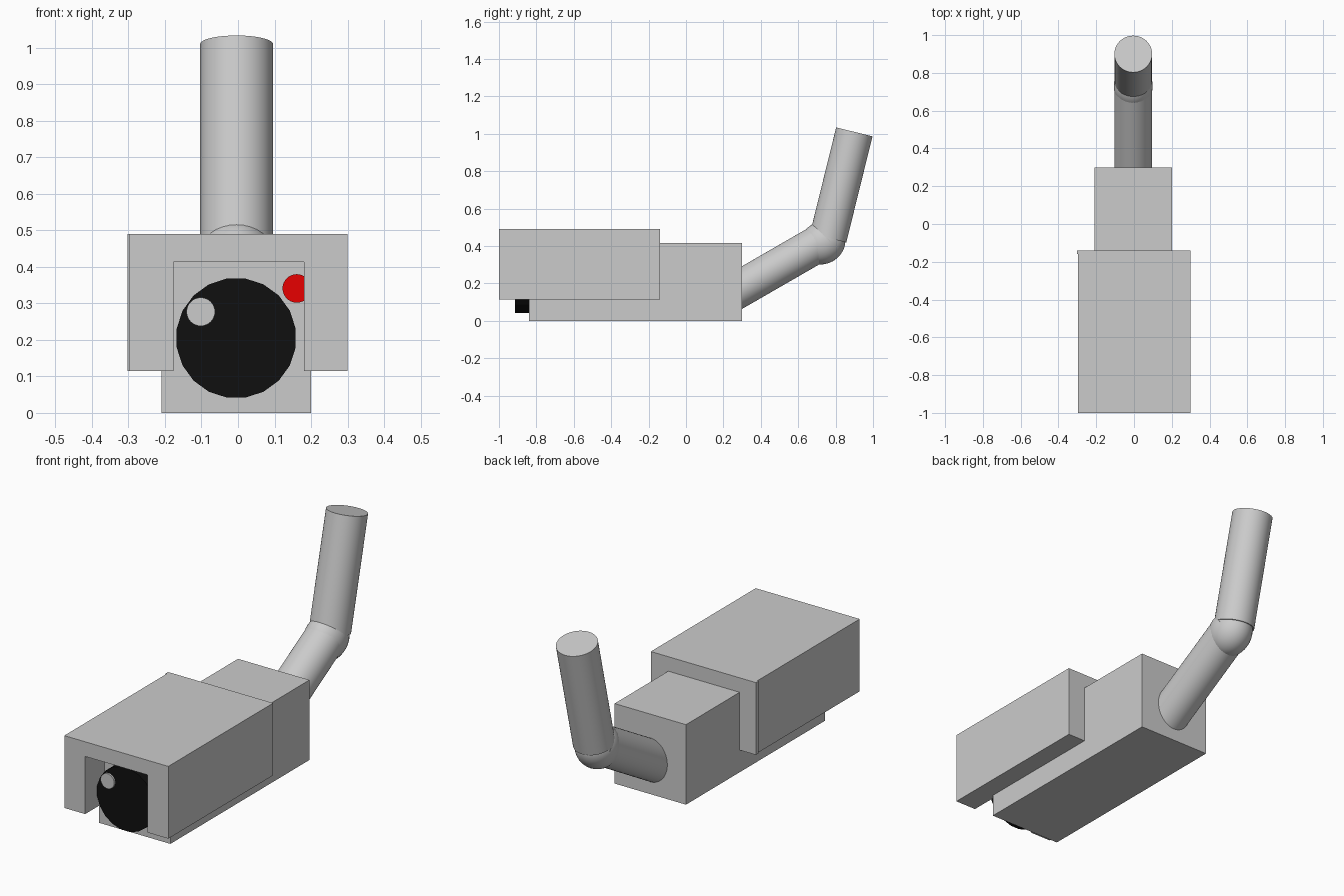
import bpy, bmesh, math
from mathutils import Vector

if "Cube" in bpy.data.objects:
    bpy.data.objects.remove(bpy.data.objects["Cube"])


def finish(name, bm, color=None, smooth=False):
    bmesh.ops.recalc_face_normals(bm, faces=bm.faces)
    mesh = bpy.data.meshes.new(name)
    bm.to_mesh(mesh)
    bm.free()
    ob = bpy.data.objects.new(name, mesh)
    bpy.context.collection.objects.link(ob)
    if color:
        mat = bpy.data.materials.new(name + "_colour")
        mat.diffuse_color = (*color, 1)
        mat.use_nodes = True
        mat.node_tree.nodes["Principled BSDF"].inputs["Base Color"].default_value = mat.diffuse_color
        mesh.materials.append(mat)
    if smooth:
        bpy.ops.object.select_all(action='DESELECT')
        ob.select_set(True)
        bpy.context.view_layer.objects.active = ob
        bpy.ops.object.shade_smooth_by_angle(angle=math.radians(35))
    return ob


def extrude_profile(name, pts, y0, y1):
    """Extrude an x-z outline along y."""
    bm = bmesh.new()
    face = bm.faces.new([bm.verts.new((x, y0, z)) for x, z in pts])
    res = bmesh.ops.extrude_face_region(bm, geom=[face])
    verts = [v for v in res["geom"] if isinstance(v, bmesh.types.BMVert)]
    bmesh.ops.translate(bm, verts=verts, vec=(0, y1 - y0, 0))
    return finish(name, bm)


def box_outline(x0, x1, z0, z1):
    return [(x0, z0), (x1, z0), (x1, z1), (x0, z1)]


def rod(name, a, b, r, sides=48, turn=0.0, color=None, smooth=True):
    """Capped cylinder from point a to point b."""
    a, b = Vector(a), Vector(b)
    bm = bmesh.new()
    bmesh.ops.create_cone(bm, cap_ends=True, segments=sides,
                          radius1=r, radius2=r, depth=(b - a).length)
    for v in bm.verts:
        co = v.co.copy()
        v.co.x = co.x * math.cos(turn) - co.y * math.sin(turn)
        v.co.y = co.x * math.sin(turn) + co.y * math.cos(turn)
    q = Vector((0, 0, 1)).rotation_difference((b - a).normalized())
    for v in bm.verts:
        v.co = q @ v.co + (a + b) / 2
    return finish(name, bm, color, smooth)


# Camera housing
extrude_profile("housing", box_outline(-0.21, 0.20, 0.0, 0.415), -0.84, 0.30)

# Weather hood: upside-down U
hood = [(-0.297, 0.115), (-0.177, 0.115), (-0.177, 0.414), (0.181, 0.414),
        (0.181, 0.115), (0.30, 0.115), (0.30, 0.49), (-0.297, 0.49)]
extrude_profile("hood", hood, -1.0, -0.14)
extrude_profile("hood_rear_lip", box_outline(-0.303, -0.29, 0.115, 0.49), -0.16, -0.141)

# Lens, glint and recording light
rod("lens", (-0.005, -0.80, 0.205), (-0.005, -0.915, 0.205), 0.165, 20,
    math.radians(9), (0.005, 0.005, 0.005), smooth=False)
rod("lens_glint", (-0.102, -0.90, 0.277), (-0.102, -0.925, 0.277), 0.039, 32,
    color=(0.9, 0.9, 0.9))
rod("recording_light", (0.161, -0.82, 0.341), (0.161, -0.86, 0.341), 0.039, 32,
    color=(0.8, 0.0, 0.0))

# Two-part mounting arm
cx = -0.004
elbow = (cx, 0.76, 0.443)
rod("lower_arm", (cx, 0.25, 0.149), elbow, 0.099)
rod("upper_arm", elbow, (cx, 0.90, 1.01), 0.1)

# Rounded elbow joint, stretched along the lower arm
bm = bmesh.new()
bmesh.ops.create_uvsphere(bm, u_segments=32, v_segments=16, radius=1)
joint = finish("arm_elbow", bm, smooth=True)
joint.scale = (0.103, 0.125, 0.113)
joint.rotation_euler = (math.radians(30), 0, 0)
joint.location = (cx, 0.73, 0.417)
